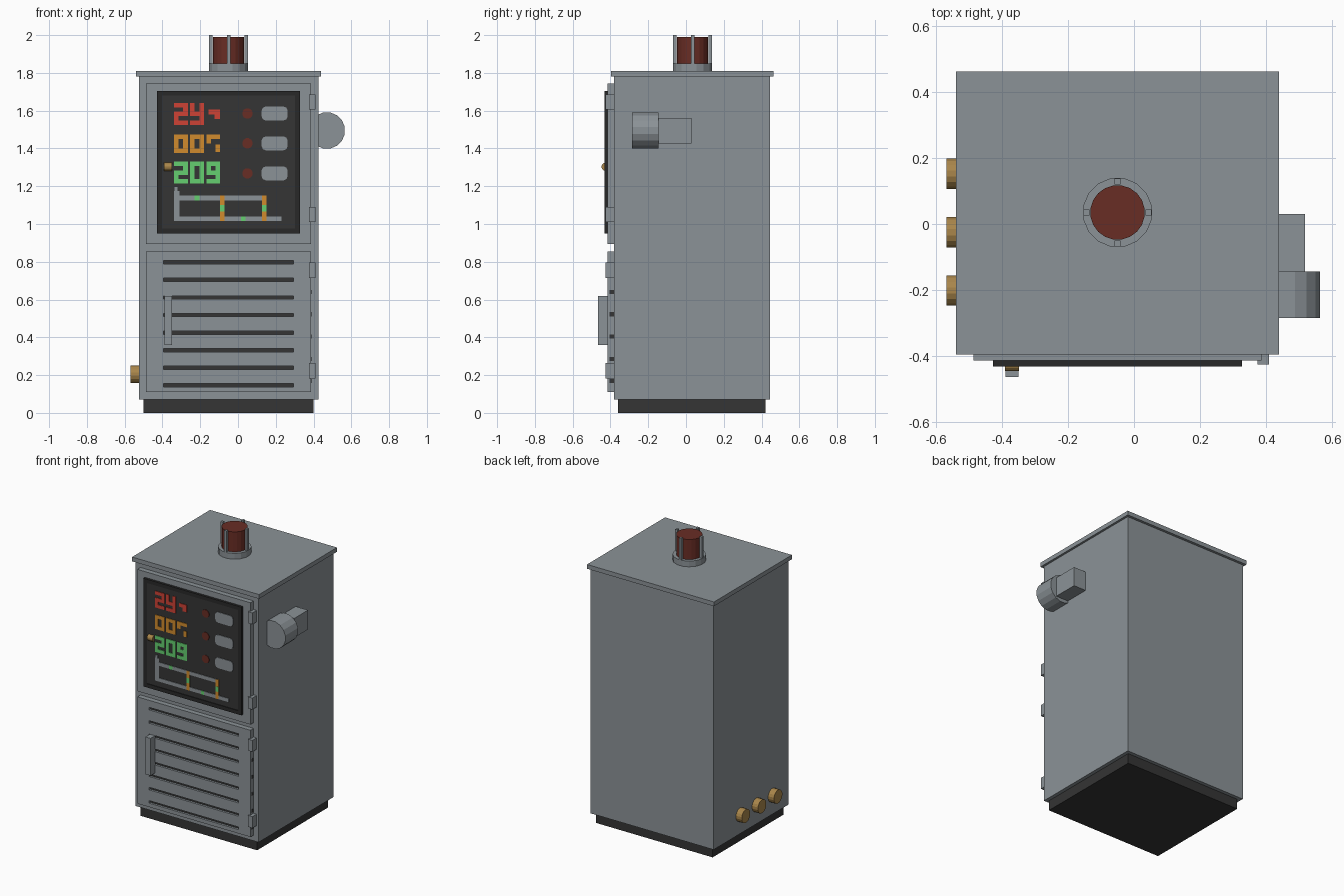
import bpy, bmesh
from math import pi
from mathutils import Matrix, Vector

if "Cube" in bpy.data.objects:
    bpy.data.objects.remove(bpy.data.objects["Cube"], do_unlink=True)


def material(name, r, g, b):
    m = bpy.data.materials.new(name)
    m.use_nodes = True
    m.diffuse_color = (r, g, b, 1)
    m.node_tree.nodes["Principled BSDF"].inputs["Base Color"].default_value = (r, g, b, 1)
    return m


GREY = material("cabinet grey", .26, .29, .31)
DARK = material("dark plastic", .035, .035, .035)
BLACK = material("frame black", .022, .022, .022)
BRASS = material("brass", .40, .24, .07)
LAMP = material("lamp red", .14, .026, .018)
RED = material("display red", .62, .055, .035)
AMBER = material("display amber", .64, .26, .027)
GREEN = material("display green", .13, .62, .16)


def finish(name, bm, mat):
    mesh = bpy.data.meshes.new(name)
    bm.to_mesh(mesh)
    bm.free()
    mesh.materials.append(mat)
    ob = bpy.data.objects.new(name, mesh)
    bpy.context.collection.objects.link(ob)
    return ob


def boxes(name, spans, mat, chamfer=0):
    """One object from boxes given as (x range, y range, z range)."""
    bm = bmesh.new()
    for span in spans:
        mid = Vector([(a + b) / 2 for a, b in span])
        size = [b - a for a, b in span]
        bmesh.ops.create_cube(bm, size=1, matrix=Matrix.Translation(mid) @ Matrix.Diagonal((*size, 1)))
    if chamfer:
        edges = [e for e in bm.edges
                 if abs((e.verts[0].co - e.verts[1].co).normalized().y) > .9]
        bmesh.ops.bevel(bm, geom=edges, offset=chamfer, segments=2, profile=.5, affect='EDGES')
    return finish(name, bm, mat)


def cylinders(name, centres, radius, length, axis, mat, sides=16):
    """One object from equal cylinders lying along an axis."""
    turn = {'X': Matrix.Rotation(pi / 2, 4, 'Y'), 'Y': Matrix.Rotation(pi / 2, 4, 'X'), 'Z': Matrix()}[axis]
    bm = bmesh.new()
    for c in centres:
        bmesh.ops.create_cone(bm, cap_ends=True, segments=sides, radius1=radius, radius2=radius, depth=length,
                              matrix=Matrix.Translation(c) @ turn @ Matrix.Rotation(pi / sides, 4, 'Z'))
    return finish(name, bm, mat)


# Cabinet shell
CX, CY = -.05, .035
boxes("base_plinth", [((-.5, .4), (-.36, .42), (0, .07))], DARK)
boxes("cabinet_body", [((-.525, .425), (-.38, .445), (.07, 1.78))], GREY)
boxes("cabinet_lid", [((-.54, .44), (-.397, .463), (1.78, 1.81))], GREY)

# Doors: the lower one is two stiles and the rails between its vent slots
DOOR_X, DOOR_Y = (-.487, .387), (-.415, -.38)
boxes("upper_door", [(DOOR_X, DOOR_Y, (.895, 1.745))], GREY)
SLOT_X, SLOT_H = (-.395, .295), .018
slots = [.797 - .093 * i for i in range(8)]
tops = [.855] + [z - SLOT_H / 2 for z in slots]
bottoms = [z + SLOT_H / 2 for z in slots] + [.11]
rails = [(SLOT_X, DOOR_Y, (b, t)) for t, b in zip(tops, bottoms)]
stiles = [((DOOR_X[0], SLOT_X[0]), DOOR_Y, (.11, .855)), ((SLOT_X[1], DOOR_X[1]), DOOR_Y, (.11, .855))]
boxes("lower_door", rails + stiles, GREY)
boxes("vent_backing", [(SLOT_X, (-.4, -.385), (z - .01, z + .01)) for z in slots], DARK)
boxes("door_edge_vents", [((.38, .389), (-.405, -.382), (z - .011, z + .011))
                          for z in [.64 - .118 * i for i in range(5)]], DARK)
boxes("door_handle", [((-.39, -.35), (-.465, -.41), (.36, .62))], GREY)
boxes("hinges", [((.375, .41), (-.427, -.38), (z - .04, z + .04)) for z in (1.645, 1.05, .755, .223)], GREY)

# Display panel with raised frame
X0, X1, Z0, Z1, RIM = -.428, .328, .95, 1.705, .026
FRAME_Y = (-.432, -.41)
boxes("display_frame", [
    ((X0, X1), FRAME_Y, (Z0, Z0 + RIM)), ((X0, X1), FRAME_Y, (Z1 - RIM, Z1)),
    ((X0, X0 + RIM), FRAME_Y, (Z0 + RIM, Z1 - RIM)), ((X1 - RIM, X1), FRAME_Y, (Z0 + RIM, Z1 - RIM))], BLACK)
boxes("display_panel", [((X0 + RIM, X1 - RIM), (-.427, -.41), (Z0 + RIM, Z1 - RIM))], DARK)
cylinders("panel_latch", [(-.37, -.425, 1.303)], .022, .042, 'X', BRASS)

# Display readouts, made of bar segments
MARK_Y = (-.431, -.425)
BAR = .024


def segments(code, x, z, w, h):
    right, top, mid = x + w, z + h, z + h / 2
    parts = {
        'a': ((x, right), (top - BAR, top)), 'd': ((x, right), (z, z + BAR)),
        'g': ((x, right), (mid - BAR / 2, mid + BAR / 2)),
        'f': ((x, x + BAR), (mid, top)), 'b': ((right - BAR, right), (mid, top)),
        'e': ((x, x + BAR), (z, mid)), 'c': ((right - BAR, right), (z, mid))}
    return [(parts[k][0], MARK_Y, parts[k][1]) for k in code]


def readout(name, codes, z, h, mat):
    bars = []
    for i, code in enumerate(codes):
        bars += segments(code, -.34 + .086 * i, z, .074, h)
    return bars, name, mat


for bars, name, mat in (readout("red_readout", ("abged", "fgbcd"), 1.525, .115, RED),
                        readout("amber_readout", ("afedcb", "abcdef", "af"), 1.375, .1, AMBER),
                        readout("green_readout", ("abged", "abcdef", "abcdfg"), 1.215, .115, GREEN)):
    boxes(name, bars, mat)
boxes("red_mark", [((-.155, -.095), MARK_Y, (1.58, 1.605)), ((-.125, -.095), MARK_Y, (1.555, 1.58))], RED)
boxes("amber_mark", [((-.12, -.095), MARK_Y, (1.38, 1.42))], AMBER)

# Indicator lamps and buttons
ROWS = (1.585, 1.427, 1.268)
cylinders("indicator_lamps", [(.05, -.428, z) for z in ROWS], .028, .006, 'Y', LAMP, 12)
boxes("panel_buttons", [((.125, .263), MARK_Y, (z - .037, z + .037)) for z in ROWS], GREY, .022)

# Flow diagram
boxes("diagram_lines", [
    ((-.34, -.31), MARK_Y, (1.015, 1.175)), ((-.335, -.32), MARK_Y, (1.175, 1.195)),
    ((-.31, .145), MARK_Y, (1.125, 1.15)), ((-.31, .23), MARK_Y, (1.015, 1.04))], GREY)
TOP_Y = (-.4315, -.425)
boxes("diagram_branches", [((x, x + .025), TOP_Y, (1.015, 1.15)) for x in (-.096, .127)], AMBER)
LINK_Y = (-.432, -.425)
boxes("diagram_links",
      [((x, x + .025), LINK_Y, (1.065, 1.1)) for x in (-.096, .127)]
      + [((-.23, -.205), LINK_Y, (1.125, 1.15)), ((.015, .04), LINK_Y, (1.015, 1.04))], GREEN)

# Side horn with its bracket, and pipe stubs on the other side
cylinders("side_horn", [(.47, -.215, 1.495)], .097, .14, 'Y', GREY)
boxes("horn_bracket", [((.42, .52), (-.15, .03), (1.425, 1.56))], GREY)
cylinders("pipe_stubs", [(-.545, y, .205) for y in (.153, -.025, -.202)], .047, .05, 'X', BRASS)

# Warning beacon with four guard rods
cylinders("beacon_base", [(CX, CY, 1.83)], .106, .04, 'Z', GREY)
cylinders("beacon_lamp", [(CX, CY, 1.92)], .083, .14, 'Z', LAMP, 20)
rods = []
for dx, dy in ((1, 0), (-1, 0), (0, 1), (0, -1)):
    x, y = CX + .094 * dx, CY + .094 * dy
    rods.append(((x - .009, x + .009), (y - .009, y + .009), (1.84, 2)))
boxes("beacon_guard", rods, GREY)
